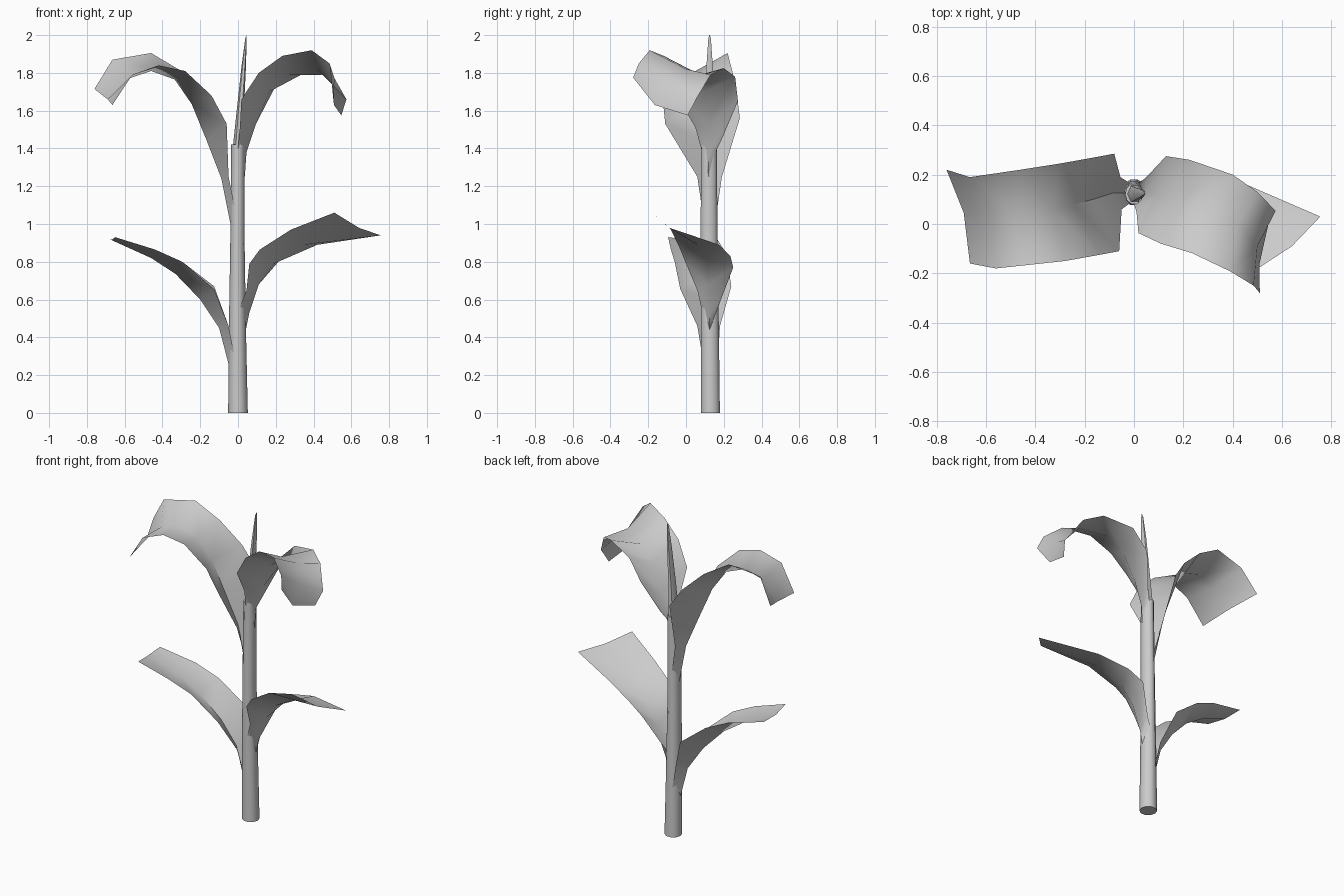
import bpy, bmesh
from math import sin, cos, tau


def finish(bm, name):
    bmesh.ops.recalc_face_normals(bm, faces=bm.faces)
    mesh = bpy.data.meshes.new(name)
    bm.to_mesh(mesh)
    bm.free()
    ob = bpy.data.objects.new(name, mesh)
    bpy.context.collection.objects.link(ob)
    bpy.context.view_layer.objects.active = ob
    ob.select_set(True)
    bpy.ops.object.shade_smooth_by_angle(angle=1.0)
    ob.select_set(False)


def tube(name, rings, sides=10, cap=True):
    """Loft circles given as (x, y, z, rx, ry)."""
    bm = bmesh.new()
    loops = [[bm.verts.new((x + rx * cos(tau * i / sides),
                            y + ry * sin(tau * i / sides), z))
              for i in range(sides)] for x, y, z, rx, ry in rings]
    for a, b in zip(loops, loops[1:]):
        for i in range(sides):
            j = (i + 1) % sides
            bm.faces.new((a[i], a[j], b[j], b[i]))
    if cap:
        bm.faces.new(loops[0])
    bm.faces.new(loops[-1])
    finish(bm, name)


def leaf(name, near, mid, far):
    """Sheet lofted between the near edge, the midrib and the far edge."""
    bm = bmesh.new()
    cols = [[bm.verts.new(p) for p in line] for line in (near, mid, far)]
    for a, b in zip(cols, cols[1:]):
        for i in range(len(a) - 1):
            bm.faces.new((a[i], b[i], b[i + 1], a[i + 1]))
    finish(bm, name)


# Stalk
tube("stalk", [(0, .13, 0, .052, .052), (-.003, .127, .4, .046, .05),
               (-.003, .122, .9, .038, .048), (0, .122, 1.42, .036, .043)])

# Rolled young leaf at the top
tube("top_shoot", [(.002, .122, 1.40, .03, .04), (.012, .122, 1.6, .019, .03),
                   (.03, .125, 1.83, .012, .02), (.042, .125, 1.98, .004, .008),
                   (.045, .125, 2.0, .001, .002)], sides=6, cap=False)

# Lower left leaf
leaf("lower_left_leaf",
     [(-.02, .085, .31), (-.05, .06, .46), (-.126, -.03, .655),
      (-.295, -.06, .80), (-.44, -.08, .865), (-.65, -.095, .93)],
     [(-.048, .127, .25), (-.10, .125, .45), (-.20, .11, .60),
      (-.33, .085, .735), (-.46, .07, .82), (-.67, .035, .915)],
     [(-.02, .17, .31), (-.05, .18, .46), (-.126, .24, .67),
      (-.295, .22, .80), (-.44, .20, .865), (-.675, .165, .92)])

# Lower right leaf
leaf("lower_right_leaf",
     [(.01, .08, .56), (.045, .06, .65), (.06, .0, .79), (.116, -.03, .865),
      (.28, -.08, .97), (.51, -.175, 1.06)],
     [(.042, .125, .44), (.06, .125, .53), (.11, .12, .68), (.19, .11, .79),
      (.35, .06, .89), (.64, -.09, .98)],
     [(.01, .165, .54), (.05, .185, .60), (.14, .25, .77), (.24, .235, .83),
      (.42, .175, .89), (.755, .03, .94)])

# Upper left leaf
leaf("upper_left_leaf",
     [(-.015, .085, 1.08), (-.05, .06, 1.25), (-.06, -.11, 1.53),
      (-.14, -.125, 1.68), (-.28, -.15, 1.81), (-.42, -.165, 1.84),
      (-.56, -.18, 1.79), (-.665, -.16, 1.63)],
     [(-.04, .125, 1.0), (-.088, .125, 1.24), (-.165, .10, 1.44),
      (-.245, .08, 1.635), (-.335, .065, 1.765), (-.46, .05, 1.81),
      (-.58, .04, 1.77), (-.69, .045, 1.66)],
     [(-.015, .165, 1.08), (-.055, .19, 1.25), (-.08, .285, 1.56),
      (-.16, .27, 1.68), (-.30, .245, 1.81), (-.46, .22, 1.905),
      (-.665, .19, 1.87), (-.76, .22, 1.715)])

# Upper right leaf
leaf("upper_right_leaf",
     [(.0, .08, 1.40), (.01, .05, 1.51), (.018, -.037, 1.66),
      (.11, -.08, 1.80), (.235, -.118, 1.89), (.39, -.192, 1.92),
      (.485, -.25, 1.85), (.51, -.28, 1.775)],
     [(.036, .12, 1.25), (.045, .12, 1.38), (.095, .12, 1.53),
      (.165, .10, 1.70), (.26, .075, 1.79), (.42, .0, 1.82),
      (.50, -.09, 1.74), (.508, -.165, 1.63)],
     [(.02, .165, 1.40), (.05, .19, 1.45), (.13, .275, 1.65),
      (.225, .26, 1.78), (.40, .20, 1.825), (.50, .13, 1.79),
      (.574, .053, 1.66), (.547, .01, 1.575)])
